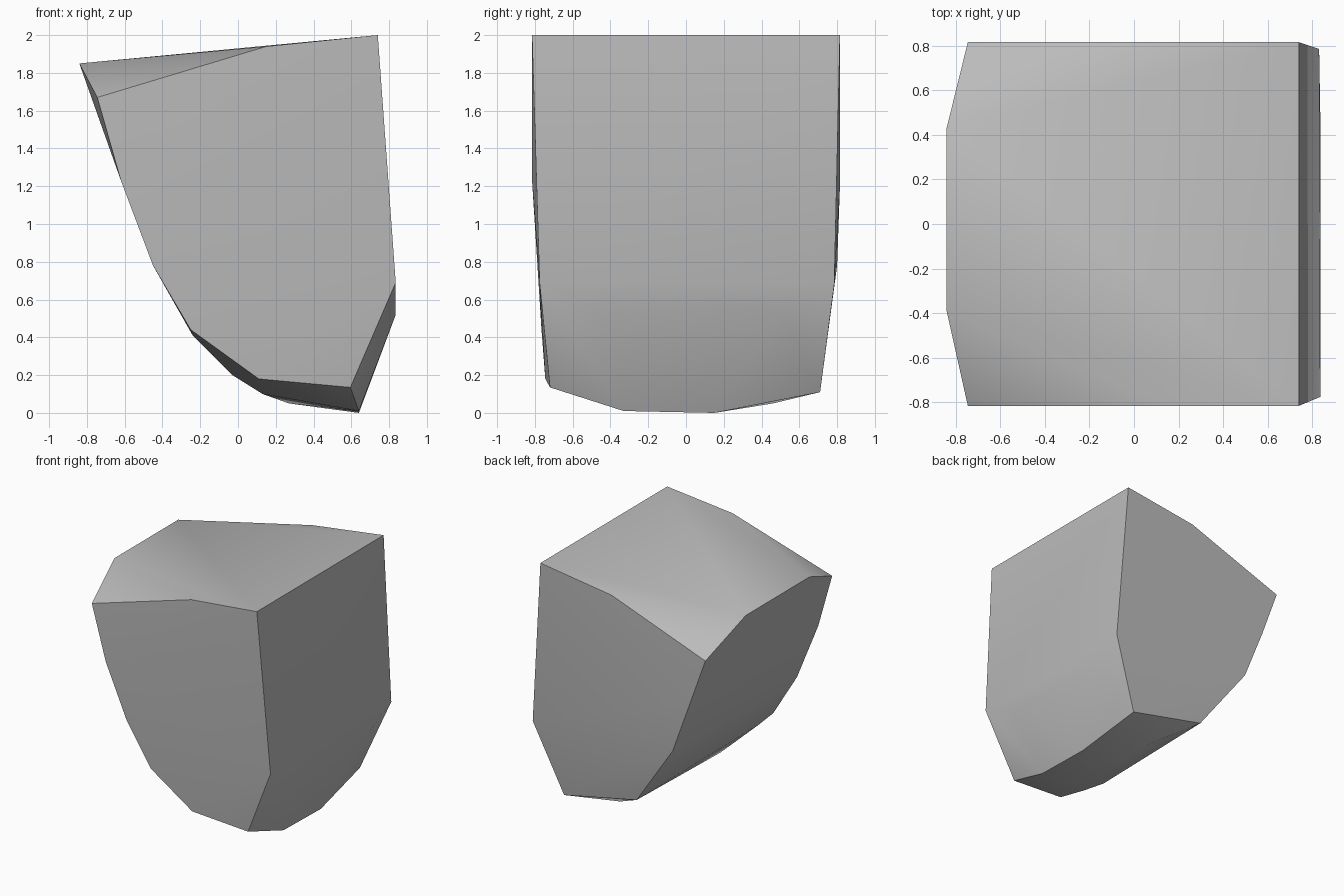
import bpy, bmesh, math

cube = bpy.data.objects.get("Cube")
if cube:
    bpy.data.objects.remove(cube, do_unlink=True)

# Top rim: straight right edge, dipping left corners
top_rim = [(.74, -.815, 2), (.74, .815, 2), (.15, -.815, 1.94), (.1, .815, 1.91),
           (-.745, -.815, 1.67), (-.745, .815, 1.6), (-.84, -.39, 1.85), (-.84, .43, 1.85)]
# Curved left edge of the front and back faces
front_edge = [(-.62, -.815, 1.23), (-.45, -.785, .78), (-.25, -.765, .44), (.11, -.745, .18)]
back_edge = [(-.6, .815, 1.2), (-.44, .8, .78), (-.06, .72, .25)]
# Right side with its rounded lower bulge
right_side = [(.835, -.775, .69), (.83, .785, .68), (.835, -.4, .52), (.835, .5, .55),
              (.595, -.72, .135), (.6, .71, .11), (.64, -.33, .01), (.64, .15, 0)]
# Sloping underside
underside = [(.27, .46, .05), (.13, -.45, .1), (-.03, -.4, .2), (-.24, -.6, .41)]

# Stone body: the hull of the corner points
bm = bmesh.new()
for p in top_rim + front_edge + back_edge + right_side + underside:
    bm.verts.new(p)
hull = bmesh.ops.convex_hull(bm, input=bm.verts)
loose = [v for v in bm.verts if not v.link_faces]
bmesh.ops.delete(bm, geom=loose, context='VERTS')
bmesh.ops.recalc_face_normals(bm, faces=bm.faces)
mesh = bpy.data.meshes.new("stone_block")
bm.to_mesh(mesh)
bm.free()
stone = bpy.data.objects.new("stone_block", mesh)
bpy.context.collection.objects.link(stone)

# Grey stone material
grey = (.5, .5, .5, 1)
mat = bpy.data.materials.new("grey_stone")
mat.use_nodes = True
mat.diffuse_color = grey
bsdf = next(n for n in mat.node_tree.nodes if n.type == 'BSDF_PRINCIPLED')
bsdf.inputs["Base Color"].default_value = grey
mesh.materials.append(mat)

# Soft shading with crisp main edges
bpy.ops.object.select_all(action='DESELECT')
stone.select_set(True)
bpy.context.view_layer.objects.active = stone
bpy.ops.object.shade_smooth_by_angle(angle=math.radians(30))
